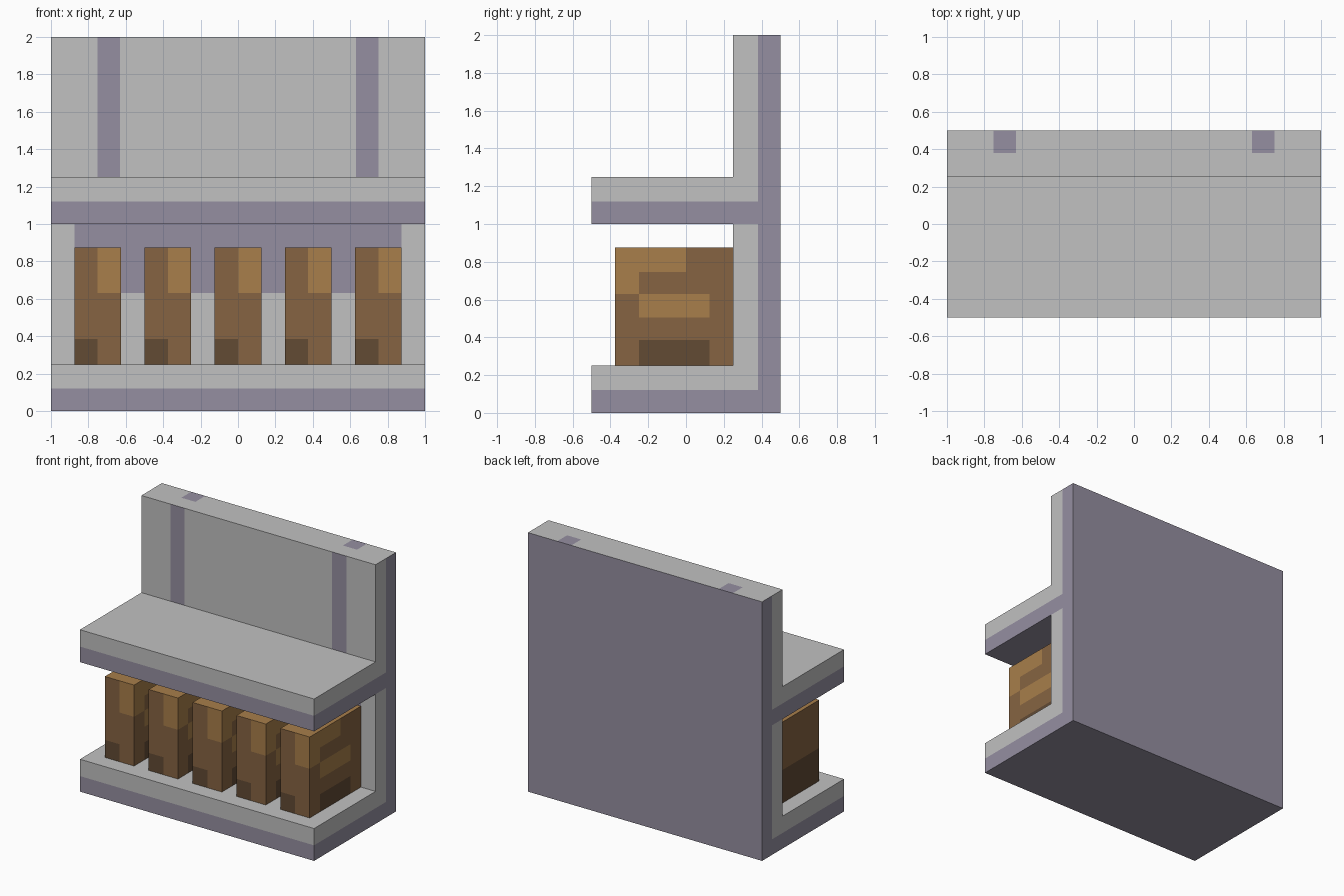
import bpy, bmesh
from mathutils import Vector

cube = bpy.data.objects.get("Cube")
if cube:
    bpy.data.objects.remove(cube, do_unlink=True)


def material(name, rgb):
    m = bpy.data.materials.new(name)
    m.use_nodes = True
    m.diffuse_color = (*rgb, 1)
    bsdf = next(n for n in m.node_tree.nodes if n.type == 'BSDF_PRINCIPLED')
    bsdf.inputs["Base Color"].default_value = (*rgb, 1)
    bsdf.inputs["Roughness"].default_value = 0.8
    return m


STONE = [material("light grey", (0.533, 0.533, 0.533)),
         material("purple grey", (0.301, 0.275, 0.356))]
WOOD = [material("light brown", (0.392, 0.209, 0.069)),
        material("mid brown", (0.238, 0.127, 0.054)),
        material("dark brown", (0.122, 0.069, 0.034))]


def painted_box(name, lo, hi, cuts, mats, rule):
    """Box cut along axis planes; rule(centre, normal) gives a material index, or None to drop the face."""
    lo, hi = Vector(lo), Vector(hi)
    bm = bmesh.new()
    bmesh.ops.create_cube(bm, size=1)
    for v in bm.verts:
        v.co = Vector((v.co[i] * (hi[i] - lo[i]) + (hi[i] + lo[i]) / 2 for i in range(3)))
    for axis, values in enumerate(cuts):
        normal = Vector([float(i == axis) for i in range(3)])
        for value in values:
            bmesh.ops.bisect_plane(bm, geom=bm.verts[:] + bm.edges[:] + bm.faces[:],
                                   plane_co=normal * value, plane_no=normal)
    bm.normal_update()
    hidden = []
    for f in bm.faces:
        index = rule(f.calc_center_median(), f.normal)
        if index is None:
            hidden.append(f)
        else:
            f.material_index = index
    bmesh.ops.delete(bm, geom=hidden, context='FACES')
    mesh = bpy.data.meshes.new(name)
    bm.to_mesh(mesh)
    bm.free()
    for m in mats:
        mesh.materials.append(m)
    obj = bpy.data.objects.new(name, mesh)
    bpy.context.collection.objects.link(obj)
    return obj


# Upright back panel: dark back layer, two front stripes, dark band under the shelf
def panel_rule(c, n):
    stripe = 0.63 < abs(c.x) < 0.75
    if n.y > 0.5 or n.z < -0.5:
        return 1
    if n.z > 0.5:
        return int(stripe and c.y > 0.38)
    if abs(n.x) > 0.5:
        return int(c.y > 0.38 or c.z < 0.12 or 1 < c.z < 1.12)
    if c.z < 0.25 or 1 < c.z < 1.25:
        return None
    if c.z > 1.25:
        return int(stripe)
    return int(c.z > 0.63 and abs(c.x) < 0.875)


painted_box("back_panel", (-1, 0.25, 0), (1, 0.5, 2),
            [(-0.875, -0.75, -0.63, 0.63, 0.75, 0.875), (0.38,),
             (0.12, 0.25, 0.63, 1, 1.12, 1.25)], STONE, panel_rule)

# Two shelves with a dark lower layer
for name, z in (("bottom_shelf", 0), ("upper_shelf", 1)):
    painted_box(name, (-1, -0.5, z), (1, 0.25, z + 0.25), [(), (), (z + 0.12,)], STONE,
                lambda c, n: None if n.y > 0.5 else int(c.z < z + 0.12))


# Row of wooden blocks with patchy grain
def block_rule(c, n, x):
    if n.y > 0.5 or n.z < -0.5:
        return None
    if n.z > 0.5:
        return 0
    if n.y < -0.5:
        if c.x > x:
            return 0 if c.z > 0.63 else 1
        return 2 if c.z < 0.38 else 1
    if n.x < -0.5:
        return 2 if c.z < 0.5 else 1
    middle = -0.25 < c.y < 0.125
    if c.z < 0.385:
        return 2 if middle else 1
    if 0.505 < c.z < 0.63:
        return 0 if middle else 1
    if 0.63 < c.z < 0.745:
        return 0 if c.y < -0.25 else 1
    return 0 if c.z > 0.745 and c.y < 0 else 1


for i in range(5):
    x = -0.75 + 0.375 * i
    painted_box(f"wood_block_{i + 1}", (x - 0.125, -0.375, 0.25), (x + 0.125, 0.25, 0.875),
                [(x,), (-0.25, 0, 0.125), (0.385, 0.505, 0.63, 0.745)], WOOD,
                lambda c, n: block_rule(c, n, x))
